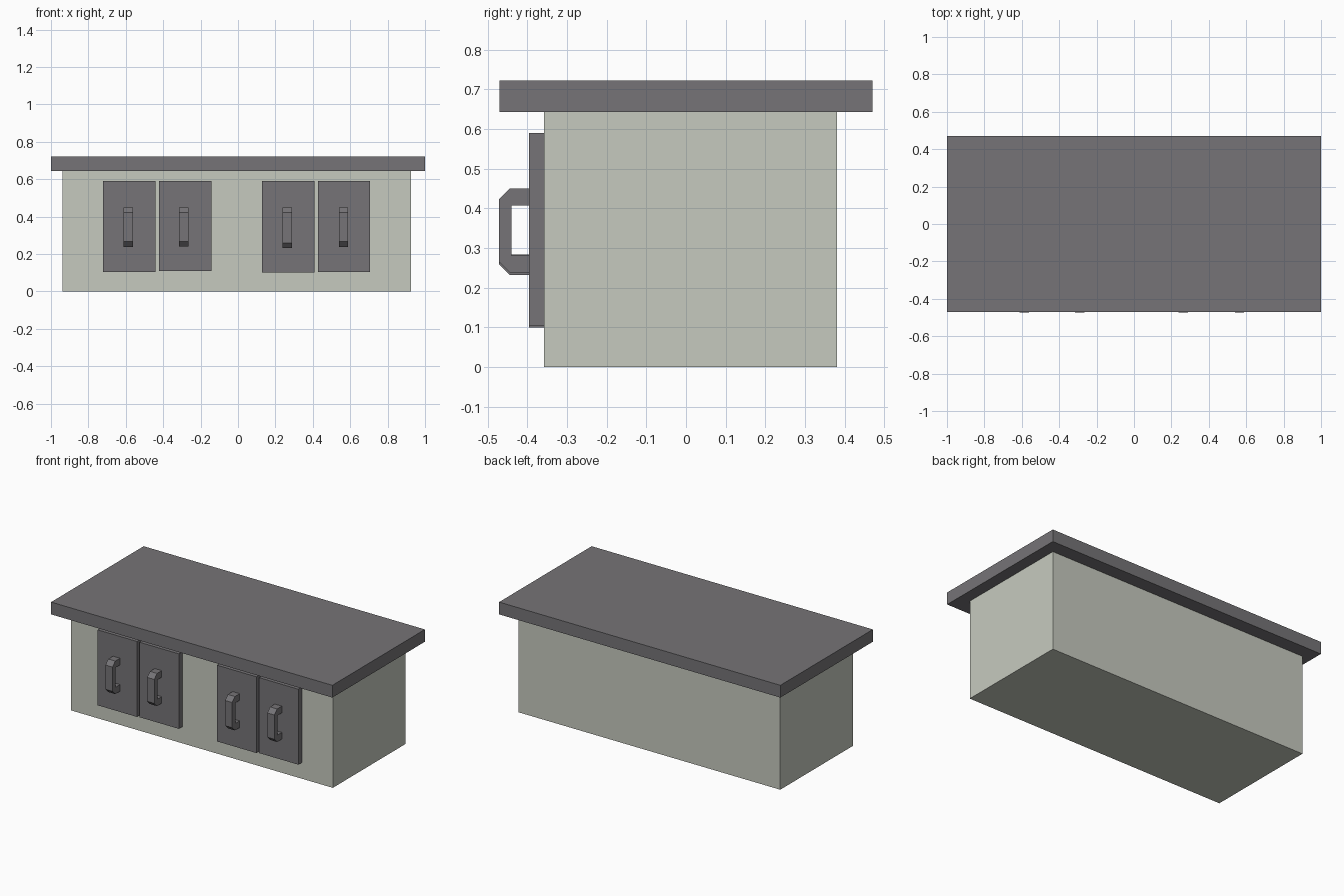
import bpy
import bmesh

cube = bpy.data.objects.get("Cube")
if cube:
    bpy.data.objects.remove(cube, do_unlink=True)


def make_material(name, colour):
    mat = bpy.data.materials.new(name)
    mat.use_nodes = True
    mat.diffuse_color = colour
    bsdf = next(n for n in mat.node_tree.nodes if n.type == 'BSDF_PRINCIPLED')
    bsdf.inputs["Base Color"].default_value = colour
    return mat


grey = make_material("warm_grey", (0.18, 0.174, 0.184, 1))
cream = make_material("pale_sage", (0.565, 0.59, 0.52, 1))


def prism(name, profile, x0, x1, mat):
    """Extrude a (y, z) outline along x."""
    bm = bmesh.new()
    face = bm.faces.new([bm.verts.new((x0, y, z)) for y, z in profile])
    side = bmesh.ops.extrude_face_region(bm, geom=[face])["geom"]
    moved = [v for v in side if isinstance(v, bmesh.types.BMVert)]
    bmesh.ops.translate(bm, verts=moved, vec=(x1 - x0, 0, 0))
    bmesh.ops.recalc_face_normals(bm, faces=bm.faces[:])
    mesh = bpy.data.meshes.new(name)
    bm.to_mesh(mesh)
    bm.free()
    mesh.materials.append(mat)
    obj = bpy.data.objects.new(name, mesh)
    bpy.context.collection.objects.link(obj)
    return obj


def box(name, x0, x1, y0, y1, z0, z1, mat):
    return prism(name, [(y0, z0), (y1, z0), (y1, z1), (y0, z1)], x0, x1, mat)


# Cabinet body and overhanging worktop
box("cabinet_body", -0.937, 0.925, -0.358, 0.381, 0, 0.643, cream)
box("worktop", -1, 1, -0.47, 0.47, 0.643, 0.722, grey)


# Pull handle: a chamfered C shape joined to the door
def handle(name, x, low):
    back, inner, outer, chamfer, top = -0.396, -0.44, -0.472, 0.028, 0.45
    profile = [
        (back, low), (outer + chamfer, low), (outer, low + chamfer),
        (outer, top - chamfer), (outer + chamfer, top), (back, top),
        (back, top - 0.043), (inner, top - 0.043),
        (inner, low + 0.043), (back, low + 0.043),
    ]
    prism(name, profile, x - 0.025, x + 0.025, grey)


# Doors: left edge, bottom height, handle centre, handle bottom
doors = {
    "outer_right": (-0.721, 0.105, -0.587, 0.238),
    "inner_right": (-0.423, 0.108, -0.29, 0.24),
    "inner_left": (0.128, 0.1, 0.264, 0.232),
    "outer_left": (0.427, 0.105, 0.564, 0.238),
}
for side, (x, z, grip_x, grip_z) in doors.items():
    box(side + "_door", x, x + 0.28, -0.396, -0.357, z, 0.59, grey)
    handle(side + "_handle", grip_x, grip_z)
